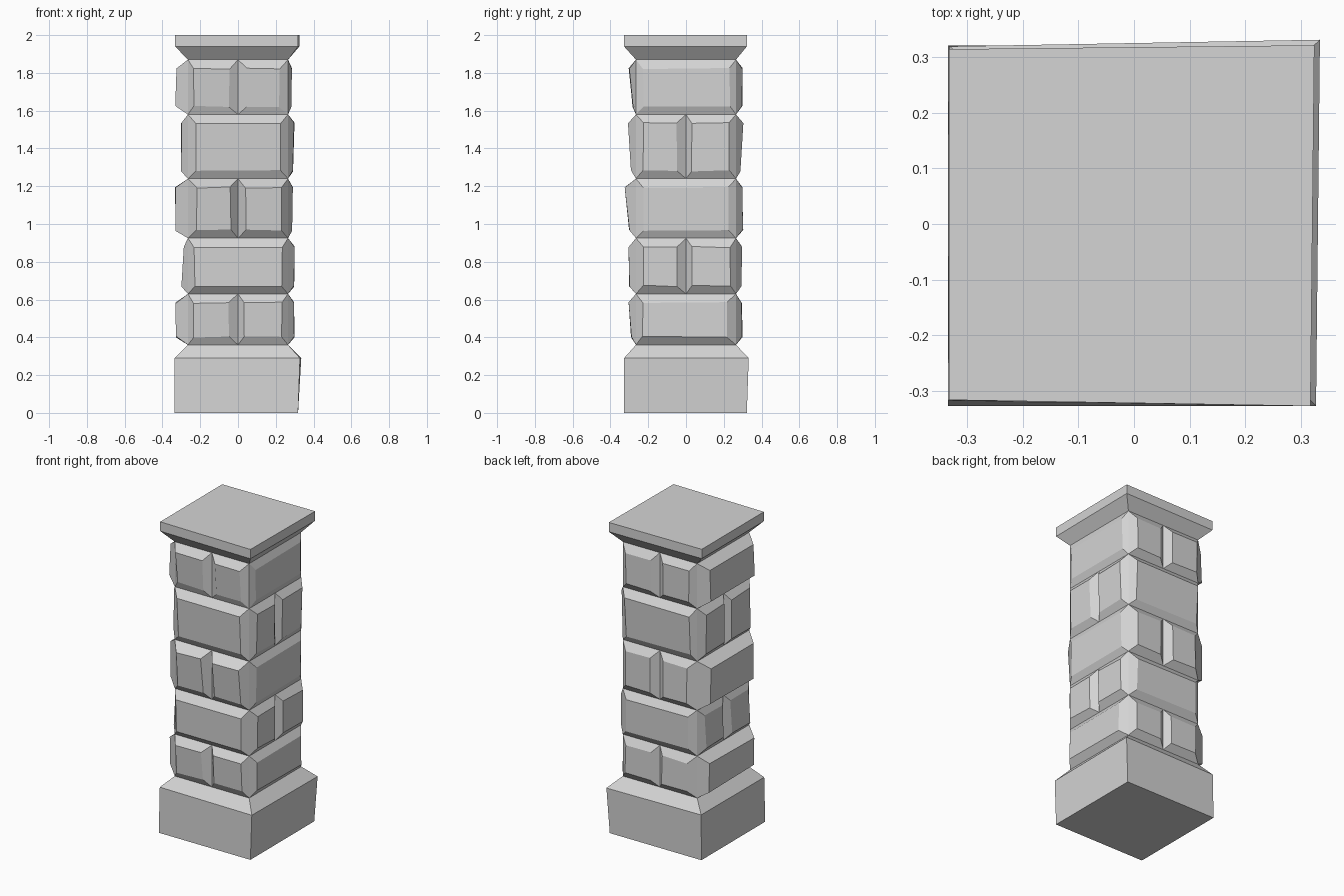
import bpy, random
from mathutils import Vector

if "Cube" in bpy.data.objects:
    bpy.data.objects.remove(bpy.data.objects["Cube"])

random.seed(4)
stone = bpy.data.materials.new("grey stone")
stone.diffuse_color = (0.66, 0.66, 0.66, 1)
stone.use_nodes = True
stone.node_tree.nodes["Principled BSDF"].inputs["Base Color"].default_value = stone.diffuse_color
CORE = 0.265  # half width of the shaft


def make_object(name, verts, faces):
    mesh = bpy.data.meshes.new(name)
    mesh.from_pydata(verts, [], faces)
    mesh.materials.append(stone)
    obj = bpy.data.objects.new(name, mesh)
    bpy.context.collection.objects.link(obj)
    return obj


def rect(x0, x1, y0, y1, z):
    return [(x0, y0, z), (x1, y0, z), (x1, y1, z), (x0, y1, z)]


def loft(name, rings):
    """Closed stack of four-cornered rings, bottom to top."""
    verts = [v for r in rings for v in r]
    faces = [(3, 2, 1, 0)]
    for i in range(len(rings) - 1):
        a = 4 * i
        for k in range(4):
            n = (k + 1) % 4
            faces.append((a + k, a + n, a + n + 4, a + k + 4))
    t = 4 * (len(rings) - 1)
    faces.append((t, t + 1, t + 2, t + 3))
    return make_object(name, verts, faces)


# Slightly uneven plinth and cap, each sloping in to the shaft
loft("plinth", [
    rect(-0.335, 0.318, -0.328, 0.322, 0.0),
    [(-0.335, -0.318, 0.29), (0.328, -0.328, 0.29), (0.335, 0.332, 0.29), (-0.332, 0.32, 0.29)],
    rect(-CORE, CORE, -CORE, CORE, 0.36)])
cap_ring = [(-0.333, -0.317), (0.318, -0.328), (0.325, 0.322), (-0.333, 0.315)]
loft("cap", [
    rect(-CORE, CORE, -CORE, CORE, 1.87),
    [(x, y, 1.94) for x, y in cap_ring],
    [(x, y, 2.0) for x, y in cap_ring]])

# Side directions: outward normal and the along-face axis (left to right)
SIDES = {
    "front": (Vector((0, -1, 0)), Vector((1, 0, 0))),
    "right": (Vector((1, 0, 0)), Vector((0, 1, 0))),
    "back": (Vector((0, 1, 0)), Vector((-1, 0, 0))),
    "left": (Vector((-1, 0, 0)), Vector((0, -1, 0))),
}
LEVELS = [0.36, 0.63, 0.925, 1.24, 1.58, 1.87]
# Outer distance of the stone faces (bottom, top) on each side, per course
REACH = [
    dict(front=(0.29, 0.303), right=(0.298, 0.295), back=(0.298, 0.295), left=(0.328, 0.33)),
    dict(front=(0.30, 0.305), right=(0.298, 0.30), back=(0.295, 0.297), left=(0.298, 0.285)),
    dict(front=(0.30, 0.323), right=(0.285, 0.292), back=(0.302, 0.298), left=(0.33, 0.333)),
    dict(front=(0.29, 0.306), right=(0.292, 0.298), back=(0.287, 0.302), left=(0.30, 0.30)),
    dict(front=(0.282, 0.302), right=(0.282, 0.285), back=(0.297, 0.297), left=(0.333, 0.325)),
]


def stone_face(verts, faces, side, u0, u1, z0, z1, reach):
    """Raised block face with sloping margins on one side of the shaft."""
    out, along = SIDES[side]
    up = Vector((0, 0, 1))
    start = len(verts)
    for u, z in ((u0, z0), (u1, z0), (u1, z1), (u0, z1)):
        verts.append(out * CORE + along * u + up * z)
    j = lambda s: random.uniform(-s, s)
    a, b = u0 + 0.037 + j(0.01), u1 - 0.042 + j(0.01)
    low, high = z0 + 0.042, z1 - 0.047
    for u, z, r in ((a, low, reach[0]), (b, low, reach[0]), (b, high, reach[1]), (a, high, reach[1])):
        verts.append(out * (r + j(0.002)) + along * (u + j(0.003)) + up * (z + j(0.004)))
    for k in range(4):
        n = (k + 1) % 4
        faces.append([start + i for i in (k, n, n + 4, k + 4)])
    faces.append([start + i for i in (4, 5, 6, 7)])


# Five courses: split blocks alternate between front/back and left/right
for i, reach in enumerate(REACH):
    z0, z1 = LEVELS[i], LEVELS[i + 1]
    split = ("front", "back") if i % 2 == 0 else ("right", "left")
    verts, faces = [], []
    for side in SIDES:
        cuts = [-CORE, 0, CORE] if side in split else [-CORE, CORE]
        for u0, u1 in zip(cuts, cuts[1:]):
            stone_face(verts, faces, side, u0, u1, z0, z1, reach[side])
    make_object(f"stone_course_{i + 1}", verts, faces)
